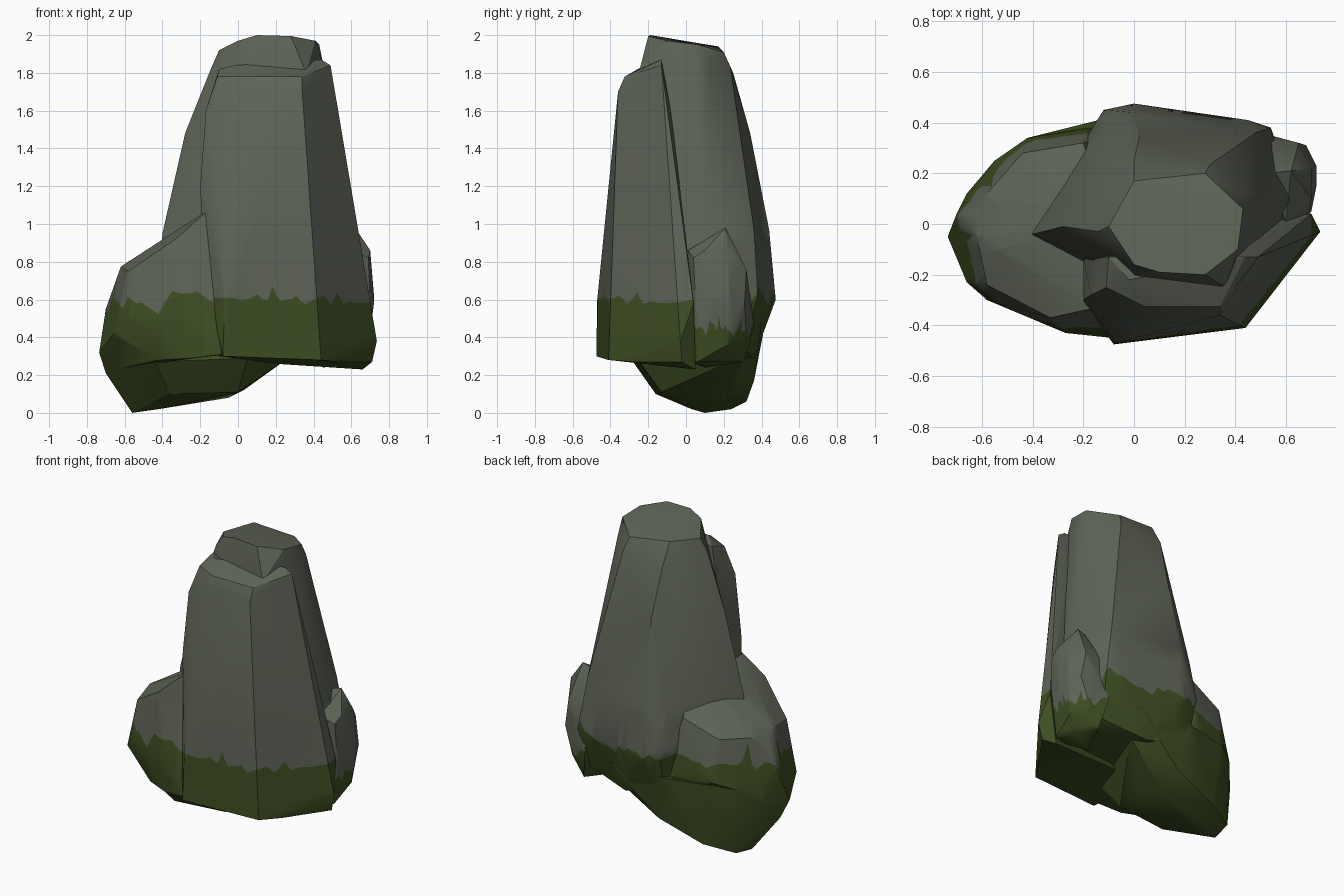
import bpy, bmesh, math, random

random.seed(4)


def material(name, rgb):
    m = bpy.data.materials.new(name)
    m.diffuse_color = (*rgb, 1)
    return m


STONE = material("grey stone", (0.112, 0.127, 0.095))
MOSS = material("green moss", (0.047, 0.075, 0.016))
STEPS = 60  # directions around each rock in which the moss edge is cut


def rock(name, points, moss_height, ragged, streak, smooth=25):
    """Angular rock (hull of corner points) with a ragged moss edge cut into it."""
    bm = bmesh.new()
    for p in points:
        bm.verts.new(p)
    bmesh.ops.convex_hull(bm, input=bm.verts[:])
    loose = [v for v in bm.verts if not v.link_faces]
    bmesh.ops.delete(bm, geom=loose, context='VERTS')
    bmesh.ops.dissolve_limit(bm, angle_limit=math.radians(4),
                             verts=bm.verts[:], edges=bm.edges[:])
    cx = sum(p[0] for p in points) / len(points)
    cy = sum(p[1] for p in points) / len(points)

    # slice the band around the moss edge into narrow columns
    for z in (moss_height - 0.2, moss_height + 0.24):
        bmesh.ops.bisect_plane(bm, geom=bm.verts[:] + bm.edges[:] + bm.faces[:],
                               plane_co=(0, 0, z), plane_no=(0, 0, 1))
    for i in range(STEPS // 2):
        a = 2 * math.pi * i / STEPS
        band = [f for f in bm.faces
                if abs(f.calc_center_median().z - moss_height - 0.02) < 0.22]
        geom = list({e for f in band for e in f.edges}
                    | {v for f in band for v in f.verts}) + band
        bmesh.ops.bisect_plane(bm, geom=geom, plane_co=(cx, cy, 0),
                               plane_no=(-math.sin(a), math.cos(a), 0))
    bmesh.ops.triangulate(bm, faces=bm.faces[:])

    # moss height for each direction: smoothed wobble plus a few tall streaks
    raw = [random.uniform(-ragged, ragged) for _ in range(STEPS)]
    line = [moss_height + (raw[i - 1] + raw[i]) / 1.6
            + (streak if random.random() < 0.08 else 0) for i in range(STEPS)]

    def above(co):
        t = (math.atan2(co.y - cy, co.x - cx) / (2 * math.pi) % 1) * STEPS
        i, f = int(t) % STEPS, t - int(t)
        return co.z - (line[i] * (1 - f) + line[(i + 1) % STEPS] * f)

    cut = set()
    for e in bm.edges[:]:
        v = e.verts[0]
        a, b = above(v.co), above(e.verts[1].co)
        if a * b < 0:
            cut.add(bmesh.utils.edge_split(e, v, a / (a - b))[1])
    for f in bm.faces[:]:
        vs = [v for v in f.verts if v in cut]
        if len(vs) == 2:
            bmesh.utils.face_split(f, vs[0], vs[1])
    for f in bm.faces:
        f.material_index = int(above(f.calc_center_median()) < 0)
        f.smooth = True
    bmesh.ops.recalc_face_normals(bm, faces=bm.faces[:])
    me = bpy.data.meshes.new(name)
    bm.to_mesh(me)
    bm.free()
    me.materials.append(STONE)
    me.materials.append(MOSS)
    me.set_sharp_from_angle(angle=math.radians(smooth))
    ob = bpy.data.objects.new(name, me)
    bpy.context.collection.objects.link(ob)
    return ob


# tall central column
rock("main_column", [
    (-.30, 0, .30), (-.10, .38, .35), (.20, .36, .29), (.50, .30, .35),
    (.60, .10, .30), (.50, -.20, .29), (-.10, -.25, .31),
    (0, .475, .60), (-.12, .45, .65), (.45, .41, .62), (.54, .38, .62),
    (.64, .10, .60), (-.43, -.04, .65),
    (-.40, -.04, .95), (-.12, .38, .95), (0, .44, .97), (.48, .36, .97),
    (.61, .10, .95), (-.28, -.01, 1.48), (.02, .34, 1.48),
    (-.14, -.03, 1.83), (-.06, .17, 1.85), (0, .25, 1.80), (.30, .235, 1.83),
    (.42, .12, 1.86), (.46, 0, 1.80), (.36, -.25, 1.80), (0, -.21, 1.80),
    (-.10, -.01, 1.92), (0, .17, 1.94), (.28, .20, 1.91), (.43, .06, 1.95),
    (.41, -.10, 1.97), (.28, -.20, 1.995), (.10, -.19, 2.0), (0, -.16, 1.97),
], 0.60, 0.035, 0.06, 30)

# broad slab leaning on the front
rock("front_slab", [
    (-.08, -.475, .30), (.44, -.41, .28), (.53, -.28, .27), (.71, -.02, .27),
    (.66, .05, .23), (.20, 0, .26), (-.12, -.10, .30),
    (-.07, -.47, .60), (.40, -.42, .62), (.735, -.03, .38), (.70, .04, .58),
    (-.18, -.34, .75), (-.04, -.42, .92), (.36, -.40, .92), (.64, -.01, .95),
    (-.20, -.30, 1.20), (-.20, -.14, 1.20), (-.17, -.28, 1.60),
    (-.11, -.25, 1.78), (.04, -.36, 1.70), (.34, -.36, 1.70),
    (.04, -.325, 1.78), (.34, -.325, 1.78),
    (-.10, -.13, 1.82), (-.02, -.22, 1.84), (.32, -.24, 1.82),
    (.44, -.13, 1.87), (.49, -.13, 1.84), (.45, -.08, 1.60),
], 0.60, 0.025, 0.04)

# boulder on the left, with a flat overhang towards the front
rock("left_boulder", [
    (-.42, -.33, .28), (-.25, -.42, .29), (-.08, -.45, .31), (-.05, .36, .30),
    (-.735, -.05, .32), (-.70, 0, .22), (-.70, .04, .55), (-.66, .12, .35),
    (-.66, -.23, .42), (-.58, -.30, .50), (-.42, .34, .50), (-.55, .25, .45),
    (-.18, .38, .50), (-.27, -.43, .52),
    (-.62, -.05, .775), (-.58, -.24, .75), (-.58, .12, .76), (-.44, .28, .77),
    (-.33, -.37, .92), (-.15, -.33, 1.08), (-.20, .32, .87), (-.10, 0, 1.10),
], 0.59, 0.055, 0.12, 35)

# foot of the rock, reaching the ground and rising to the back of the column
rock("ground_foot", [
    (-.56, .10, 0), (-.54, .24, .02), (-.42, .03, .02), (-.35, .32, .06),
    (-.36, -.16, .10), (0, -.13, .11), (-.05, .22, .08), (.03, .10, .12),
    (.15, 0, .27), (.05, -.26, .29), (-.44, -.28, .27), (-.05, .36, .17),
    (-.735, -.05, .32), (-.70, 0, .21), (-.66, .12, .35), (-.66, -.23, .42),
    (-.55, .25, .45), (-.42, .34, .48), (-.10, .42, .48), (.30, .40, .47),
    (.28, .30, .30),
], 0.60, 0.03, 0)

# small chunk against the right side
rock("right_chunk", [
    (.62, .02, .27), (.54, .31, .27), (.45, .10, .24), (.67, .06, .27),
    (.69, .08, .38), (.69, .22, .36), (.62, .32, .40), (.50, .36, .46),
    (.70, .05, .60), (.72, .15, .58), (.72, .23, .62), (.68, .31, .58),
    (.69, .04, .82), (.70, .10, .86), (.70, .22, .86), (.65, .32, .76),
    (.60, .01, .86), (.62, .21, .98), (.52, .20, .95), (.50, .32, .75),
], 0.44, 0.04, 0.05, 35)
